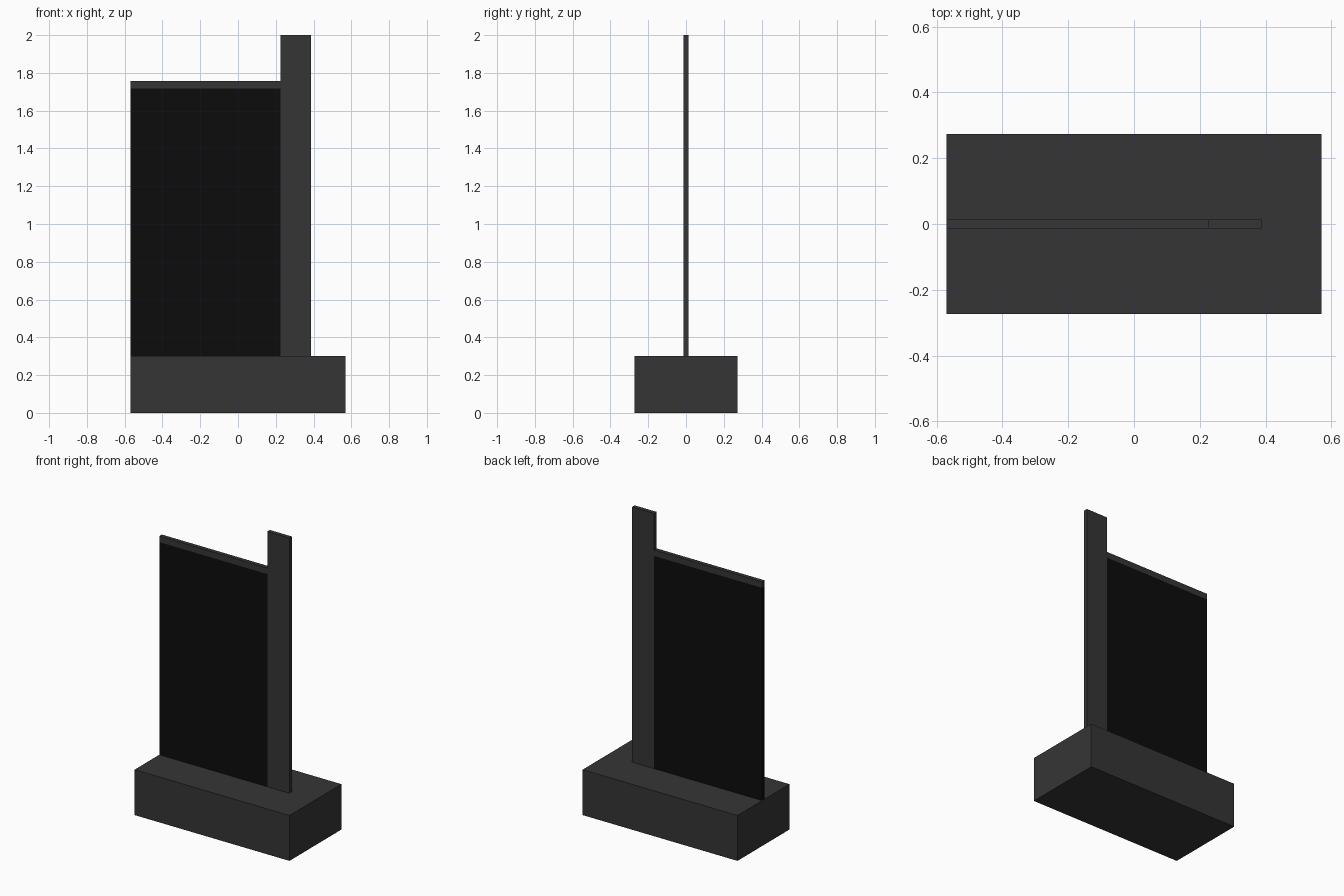
import bpy
import bmesh
from mathutils import Vector

if "Cube" in bpy.data.objects:
    bpy.data.objects.remove(bpy.data.objects["Cube"])


def material(name, value):
    m = bpy.data.materials.new(name)
    m.diffuse_color = (value, value, value, 1)
    m.use_nodes = True
    m.node_tree.nodes["Principled BSDF"].inputs["Base Color"].default_value = m.diffuse_color
    return m


grey = material("dark grey", 0.036)
black = material("black", 0.0037)


def box(name, lo, hi, mat):
    """Flat-shaded box between two opposite corners."""
    lo, hi = Vector(lo), Vector(hi)
    bm = bmesh.new()
    bmesh.ops.create_cube(bm, size=1)
    size = hi - lo
    for v in bm.verts:
        v.co = Vector(c * s for c, s in zip(v.co, size))
    mesh = bpy.data.meshes.new(name)
    bm.to_mesh(mesh)
    bm.free()
    mesh.materials.append(mat)
    ob = bpy.data.objects.new(name, mesh)
    ob.location = (lo + hi) / 2
    bpy.context.collection.objects.link(ob)
    return ob


T = 0.0135  # half thickness of the upright parts

# Heavy plinth
box("base", (-0.57, -0.273, 0), (0.57, 0.273, 0.302), grey)
# Tall upright strip beside the panel
box("post", (0.225, -T, 0.302), (0.387, T, 2.0), grey)
# Black panel and its grey top rail
box("panel", (-0.57, -T, 0.302), (0.225, T, 1.717), black)
box("top_rail", (-0.57, -T, 1.717), (0.225, T, 1.757), grey)
